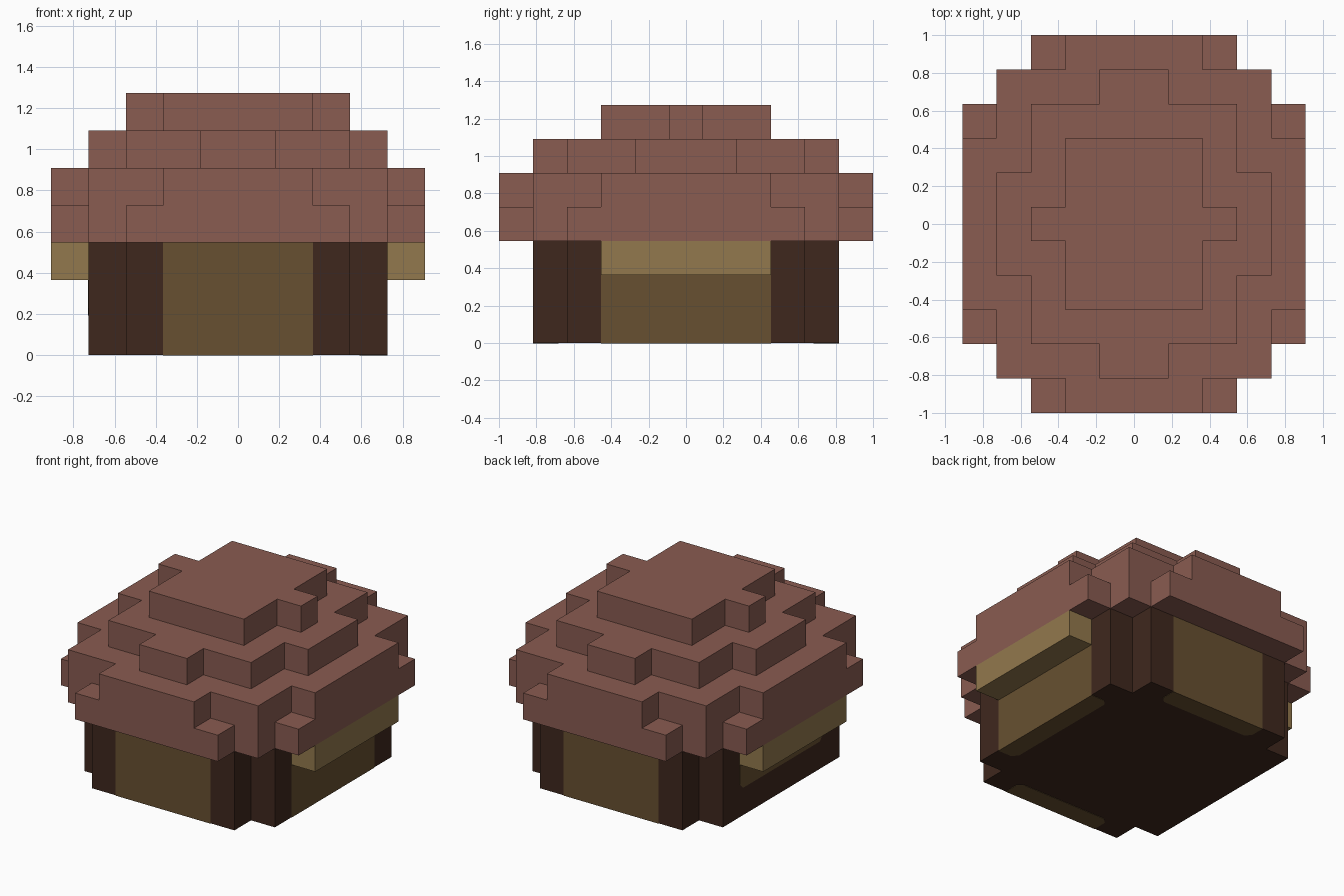
import bpy, bmesh
from mathutils import Vector

U = 2 / 11  # size of one block

if "Cube" in bpy.data.objects:
    bpy.data.objects.remove(bpy.data.objects["Cube"], do_unlink=True)


def material(name, rgb):
    mat = bpy.data.materials.new(name)
    mat.use_nodes = True
    colour = tuple((c / 255) ** 2.2 for c in rgb) + (1,)
    mat.diffuse_color = colour
    mat.node_tree.nodes["Principled BSDF"].inputs["Base Color"].default_value = colour
    return mat


ROOF = material("dusty red brown", (136, 92, 82))
DARK = material("dark timber", (65, 44, 35))
TAN = material("olive tan", (103, 81, 52))
LIGHT = material("light tan", (145, 120, 78))


def prism(name, points, offset, mats):
    """Extrude a flat polygon by an offset, measured in blocks."""
    bm = bmesh.new()
    face = bm.faces.new([bm.verts.new(Vector(p) * U) for p in points])
    out = bmesh.ops.extrude_face_region(bm, geom=[face], use_keep_orig=True)
    moved = [v for v in out["geom"] if isinstance(v, bmesh.types.BMVert)]
    bmesh.ops.translate(bm, verts=moved, vec=Vector(offset) * U)
    bmesh.ops.recalc_face_normals(bm, faces=bm.faces)
    mesh = bpy.data.meshes.new(name)
    bm.to_mesh(mesh)
    bm.free()
    for mat in mats:
        mesh.materials.append(mat)
    obj = bpy.data.objects.new(name, mesh)
    bpy.context.collection.objects.link(obj)
    return obj


def stepped_outline(corners, z, splits=()):
    """Mirror the outer corners of one quadrant into a closed stepped outline."""
    quad = []
    for i, (x, y) in enumerate(corners):
        if i:
            quad.append((corners[i - 1][0], y))
        quad.append((x, y))
    if splits:
        quad = [(splits[0], quad[0][1])] + quad + [(quad[-1][0], splits[1])]
    back = quad[::-1]
    ring = (quad + [(x, -y) for x, y in back]
            + [(-x, -y) for x, y in quad] + [(-x, y) for x, y in back])
    return [(x, y, z) for x, y in ring]


# Roof tiers: outer corners of one quadrant, bottom to top
tiers = {
    "roof_eaves": [(3, 5.5), (4, 4.5), (5, 3.5)],
    "roof_lower": [(2, 5.5), (4, 4.5), (5, 2.5)],
    "roof_upper": [(1, 4.5), (3, 3.5), (4, 1.5)],
    "roof_cap": [(2, 2.5), (3, 0.5)],
}
for level, (name, corners) in enumerate(tiers.items(), 3):
    prism(name, stepped_outline(corners, level), (0, 0, 1), [ROOF])

# Walls: dark corner posts with tan panels on three sides
walls = prism("walls", stepped_outline([(3, 4.5), (4, 3.5)], 0, (2, 2.5)),
              (0, 0, 3), [DARK, TAN])
for face in walls.data.polygons:
    n, c = face.normal, face.center / U
    middle = abs(c.x) < 0.1 or abs(c.y) < 0.1
    if middle and abs(n.z) < 0.5 and n.x > -0.5:
        face.material_index = 1

# Overhanging side ledges under the eaves
for side, x in (("left", 4), ("right", -5)):
    prism(side + "_ledge", [(x, -2.5, 2), (x + 1, -2.5, 2), (x + 1, 2.5, 2), (x, 2.5, 2)],
          (0, 0, 1), [LIGHT])


def patch(name, half, depth, place, offset):
    """Thin painted plate with two clipped corners."""
    cut = 0.2
    shape = [(-half, 0), (half, 0), (half, depth - cut), (half - cut, depth),
             (cut - half, depth), (-half, depth - cut)]
    prism(name, [place(a, b) for a, b in shape], offset, [TAN])


# Tan returns on the underside, and the short panel below the right ledge
down = (0, 0, -0.015)
patch("front_under_patch", 2, 0.75, lambda a, b: (a, b - 4.5, 0), down)
patch("back_under_patch", 2, 0.75, lambda a, b: (a, 4.5 - b, 0), down)
patch("left_under_patch", 2.5, 0.75, lambda a, b: (4 - b, a, 0), down)
patch("right_wall_patch", 2.5, 0.95, lambda a, b: (-4, a, 2 - b), (-0.015, 0, 0))
